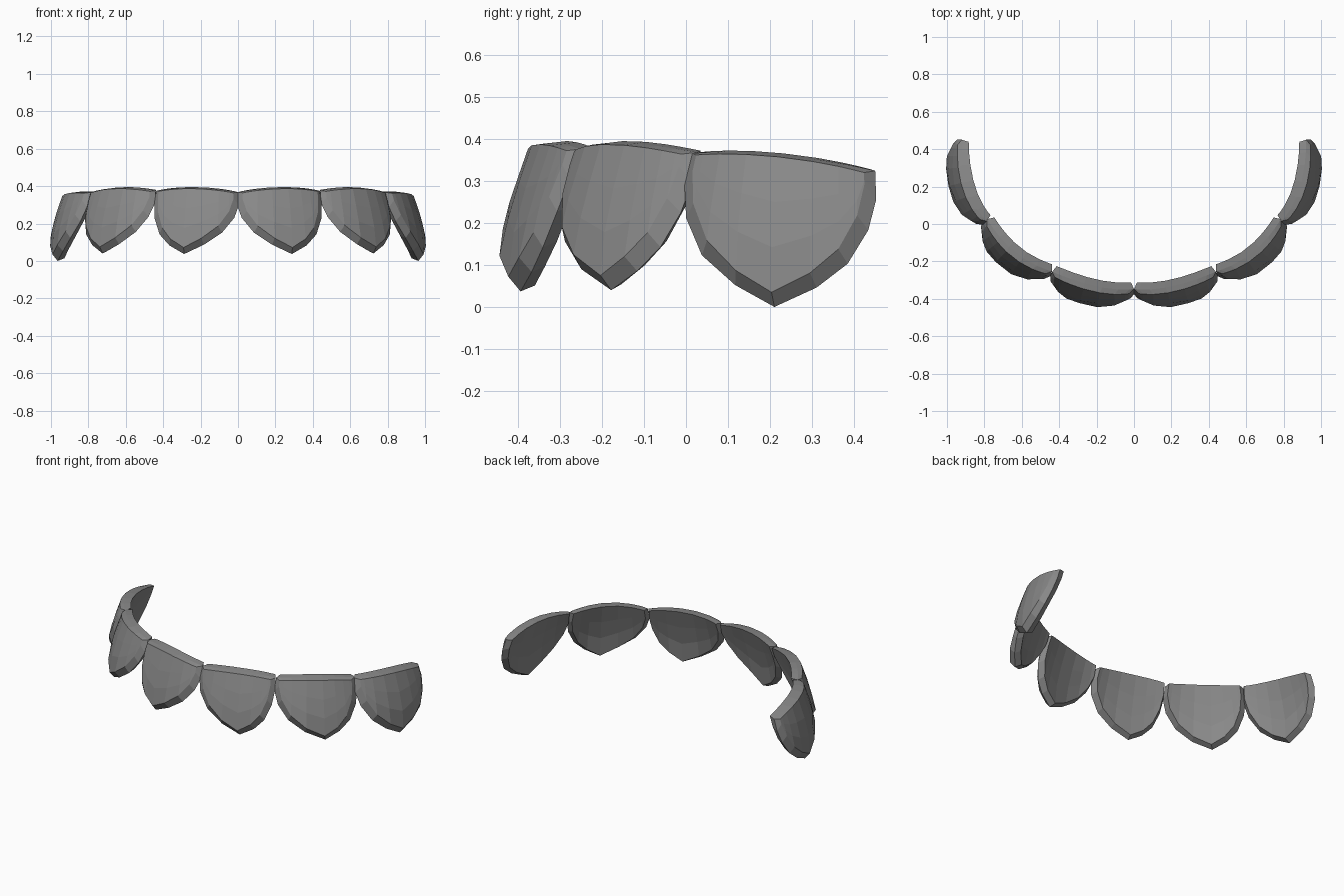
import bpy, bmesh
from mathutils import Vector

cube = bpy.data.objects.get("Cube")
if cube:
    bpy.data.objects.remove(cube)

# Single stone grey
grey = bpy.data.materials.new("stone_grey")
grey.use_nodes = True
COLOR = (0.25, 0.25, 0.25, 1)
grey.diffuse_color = COLOR
grey.node_tree.nodes["Principled BSDF"].inputs["Base Color"].default_value = COLOR

# Lower edge on each side of the tip: (distance from tip, rise)
NEAR_HALF = [(0, 0), (.36, .14), (.68, .33), (.9, .57), (1, .78)]
FAR_HALF = [(0, 0), (.4, .13), (.7, .3), (.91, .55), (1, .78)]
# Outward bulge by height, from top to bottom
BULGE = [(.39, 0), (.31, .028), (.24, .052), (.12, .08), (0, .08)]
ROWS = 4


def interpolate(points, u):
    """Smooth curve through evenly spaced points."""
    n = len(points) - 1
    total = points[0] * 0
    for i, p in enumerate(points):
        w = 1
        for j in range(n + 1):
            if j != i:
                w *= (u * n - j) / (i - j)
        total = total + p * w
    return total


def bulge(z):
    for (z0, b0), (z1, b1) in zip(BULGE, BULGE[1:]):
        if z >= z1:
            return b0 + (b1 - b0) * min(1, max(0, (z0 - z) / (z0 - z1)))
    return BULGE[-1][1]


def plate(name, path, tops, tip_u, tip_z, side):
    path = [Vector(p) for p in path]
    # Columns across the plate, wider apart around the pointed tip
    columns = [(tip_u * (1 - d), r) for d, r in reversed(NEAR_HALF)]
    columns += [(tip_u + (1 - tip_u) * d, r) for d, r in FAR_HALF[1:]]
    last = len(columns) - 1
    bm = bmesh.new()

    def layer(grow, offset, top_drop, bottom_lift):
        grid = []
        for u, rise in columns:
            crown = 0.01 * (1 - (2 * u - 1) ** 2) if offset > 0.05 else 0
            v = .5 + (u - .5) * (1 + 2 * grow)
            base = interpolate(path, v)
            tangent = (interpolate(path, v + .01) - interpolate(path, v - .01)).normalized()
            normal = Vector((tangent.y, -tangent.x))
            top = interpolate(tops, u)
            low = tip_z + (top - tip_z) * rise + bottom_lift
            high = top - top_drop
            col = []
            for k in range(ROWS):
                z = high + (low - high) * k / (ROWS - 1)
                p = base + normal * (offset + crown + bulge(z))
                col.append(bm.verts.new((side * p.x, p.y, z)))
            grid.append(col)
        return grid

    def border(grid):
        return ([c[0] for c in grid] + grid[last][1:]
                + [c[-1] for c in reversed(grid[:-1])] + grid[0][-2:0:-1])

    inner = layer(0, 0, 0, .014)
    rim = layer(.02, .036, .004, 0)
    outer = layer(-.045, .055, .008, .035)

    # Inner and outer faces
    for grid in (inner, outer):
        for a, b in zip(grid, grid[1:]):
            for k in range(ROWS - 1):
                bm.faces.new((a[k], b[k], b[k + 1], a[k + 1]))
    # Chamfered rim between them
    loops = [border(g) for g in (inner, rim, outer)]
    for la, lb in zip(loops, loops[1:]):
        for i in range(len(la)):
            bm.faces.new((la[i - 1], la[i], lb[i], lb[i - 1]))
    loose = [v for v in bm.verts if not v.link_faces]
    bmesh.ops.delete(bm, geom=loose, context='VERTS')
    bmesh.ops.recalc_face_normals(bm, faces=bm.faces)

    mesh = bpy.data.meshes.new(name)
    bm.to_mesh(mesh)
    bm.free()
    mesh.materials.append(grey)
    bpy.context.collection.objects.link(bpy.data.objects.new(name, mesh))


# Three plates per side: inner top path in plan, top heights, tip position
PLATES = [
    ("front_plate", [(.017, -.306), (.15, -.306), (.29, -.272), (.412, -.222)],
     (.372, .395, .38), .58, .037),
    ("middle_plate", [(.437, -.212), (.555, -.163), (.658, -.08), (.741, .038)],
     (.38, .395, .372), .61, .04),
    ("rear_plate", [(.762, .052), (.83, .165), (.861, .30), (.862, .437)],
     (.37, .366, .328), .51, 0),
]
for side, word in ((1, "left"), (-1, "right")):
    for name, path, tops, tip_u, tip_z in PLATES:
        plate(f"{word}_{name}", path, tops, tip_u, tip_z, side)
